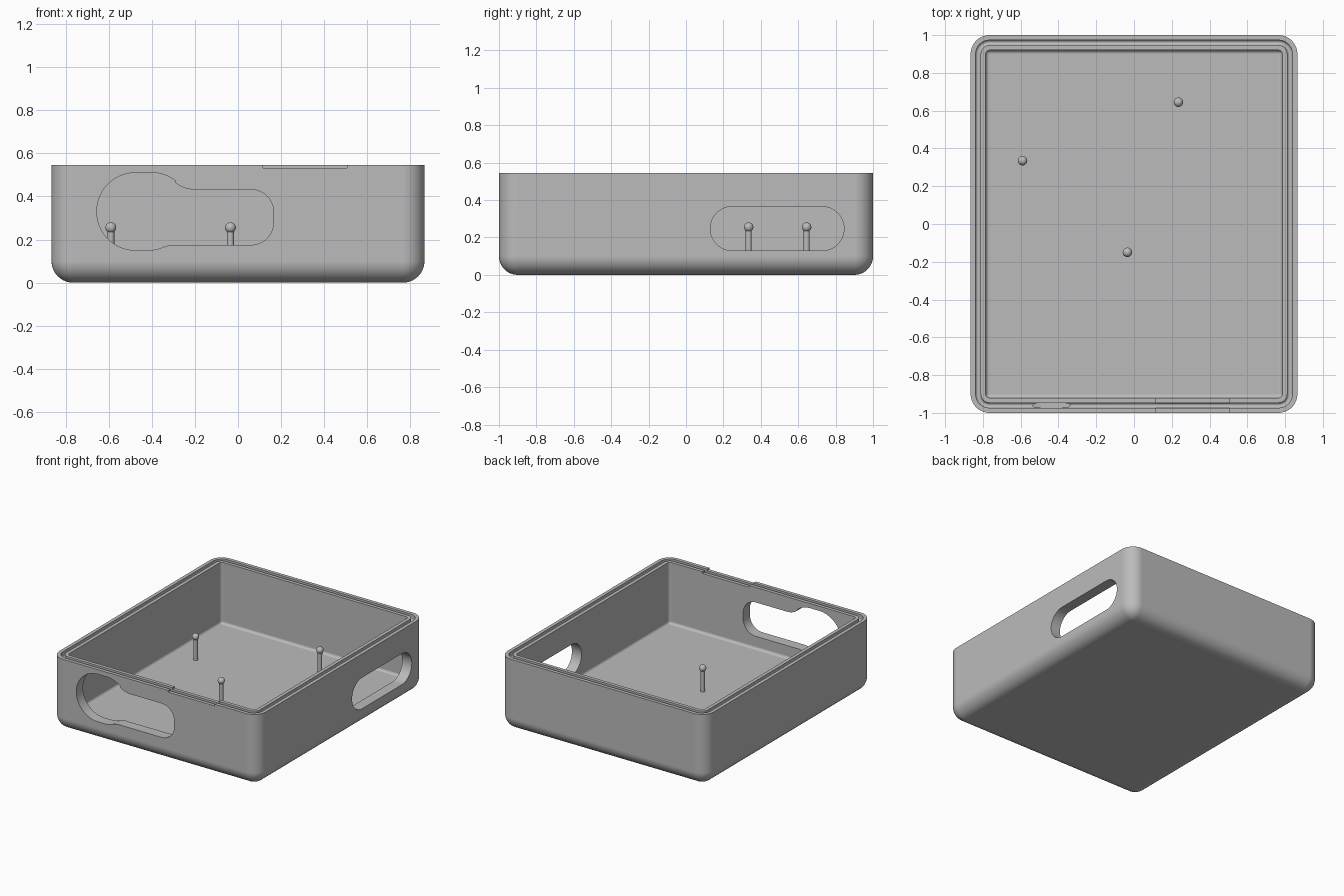
import bpy, bmesh, math
from math import sin, cos, pi, radians

if "Cube" in bpy.data.objects:
    bpy.data.objects.remove(bpy.data.objects["Cube"])

W, D, H = 0.865, 1.0, 0.545      # half width, half depth, height
R, WALL, FLOOR = 0.1, 0.08, 0.08

grey = bpy.data.materials.new("plain grey")
grey.diffuse_color = (0.5, 0.5, 0.5, 1)
grey.use_nodes = True
grey.node_tree.nodes["Principled BSDF"].inputs["Base Color"].default_value = grey.diffuse_color


def make_object(name, bm):
    bmesh.ops.recalc_face_normals(bm, faces=bm.faces)
    me = bpy.data.meshes.new(name)
    bm.to_mesh(me)
    bm.free()
    me.materials.append(grey)
    ob = bpy.data.objects.new(name, me)
    bpy.context.collection.objects.link(ob)
    return ob


def smooth(ob):
    bpy.ops.object.select_all(action='DESELECT')
    ob.select_set(True)
    bpy.context.view_layer.objects.active = ob
    bpy.ops.object.shade_smooth_by_angle(angle=radians(32))


def arc(cx, cy, r, a0, a1, n=14):
    """Points on an arc, angles in degrees."""
    return [(cx + r * cos(radians(a0 + (a1 - a0) * i / n)),
             cy + r * sin(radians(a0 + (a1 - a0) * i / n))) for i in range(n + 1)]


def rounded_loop(inset, n=10):
    r = max(R - inset, 0.004)
    x, y = W - inset - r, D - inset - r
    pts = []
    for sx, sy, a in ((1, 1, 0), (-1, 1, 90), (-1, -1, 180), (1, -1, 270)):
        pts += arc(sx * x, sy * y, r, a, a + 90, n)
    return pts


def prism(name, pts, axis, lo, hi):
    """Extrude an outline (u, z) along x or y."""
    bm = bmesh.new()
    place = (lambda u, z, t: (t, u, z)) if axis == 'x' else (lambda u, z, t: (u, t, z))
    a = [bm.verts.new(place(u, z, lo)) for u, z in pts]
    b = [bm.verts.new(place(u, z, hi)) for u, z in pts]
    bm.faces.new(a)
    bm.faces.new(b[::-1])
    for i in range(len(pts)):
        j = (i + 1) % len(pts)
        bm.faces.new((a[i], a[j], b[j], b[i]))
    return make_object(name, bm)


# wall section as (inset, height): outer fillet, rim with round groove, inner fillet
g = 0.0135
section = arc(R, R, R, 270, 180, 10)
section += [(0, H), (0.0265, H)]
section += arc(0.0265 + g, 0.499 + g, g, 180, 360, 8)
section += [(0.0265 + 2 * g, H), (WALL, H)]
section += arc(WALL + 0.02, FLOOR + 0.02, 0.02, 180, 270, 5)

bm = bmesh.new()
loops = [[bm.verts.new((x, y, z)) for x, y in rounded_loop(d)] for d, z in section]
for a, b in zip(loops, loops[1:]):
    for i in range(len(a)):
        j = (i + 1) % len(a)
        bm.faces.new((a[i], a[j], b[j], b[i]))
bm.faces.new(loops[0][::-1])
bm.faces.new(loops[-1])
case = make_object("open_case", bm)

# front opening: large round end blending into a narrower slot
front = arc(-0.475, 0.33, 0.18, 270, 90, 28)
front += arc(-0.40, 0.33, 0.18, 90, 52, 8)
front += arc(-0.205, 0.562, 0.13, 228, 270, 8)
front += arc(0.06, 0.327, 0.105, 90, 0)
front += arc(0.06, 0.28, 0.105, 0, -90)
front += arc(-0.295, 0.045, 0.13, 90, 113, 6)
front += arc(-0.42, 0.33, 0.18, 295, 270, 6)
side = arc(0.2475, 0.2475, 0.1175, 270, 90, 24) + arc(0.7275, 0.2475, 0.1175, 90, -90, 24)
notch = [(0.115, 0.532), (0.505, 0.532), (0.505, 0.6), (0.115, 0.6)]

cutters = [prism("front_opening_cutter", front, 'y', -1.1, -0.85),
           prism("side_opening_cutter", side, 'x', 0.7, 1.0),
           prism("rim_notch_cutter", notch, 'y', -1.1, -0.85)]
bpy.context.view_layer.objects.active = case
case.select_set(True)
for c in cutters:
    m = case.modifiers.new("cut", 'BOOLEAN')
    m.operation, m.solver, m.object = 'DIFFERENCE', 'EXACT', c
    bpy.ops.object.modifier_apply(modifier=m.name)
    bpy.data.objects.remove(c)
smooth(case)
wn = case.modifiers.new("even_shading", 'WEIGHTED_NORMAL')
wn.keep_sharp = True

# ball-topped pegs standing on the floor: one lathed profile each
profile = [(0.016, FLOOR - 0.01)] + [(x, z + 0.255) for x, z in arc(0, 0, 0.025, -50, 90, 12)]
for k, (px, py) in enumerate([(-0.59, 0.335), (0.235, 0.645), (-0.035, -0.15)]):
    bm = bmesh.new()
    n = 24
    rings = [[bm.verts.new((px + r * cos(2 * pi * i / n), py + r * sin(2 * pi * i / n), z))
              for i in range(n)] for r, z in profile]
    for a, b in zip(rings, rings[1:]):
        for i in range(n):
            j = (i + 1) % n
            bm.faces.new((a[i], a[j], b[j], b[i]))
    bm.faces.new(rings[0][::-1])
    bmesh.ops.remove_doubles(bm, verts=bm.verts, dist=1e-5)
    smooth(make_object(f"peg_{k + 1}", bm))
